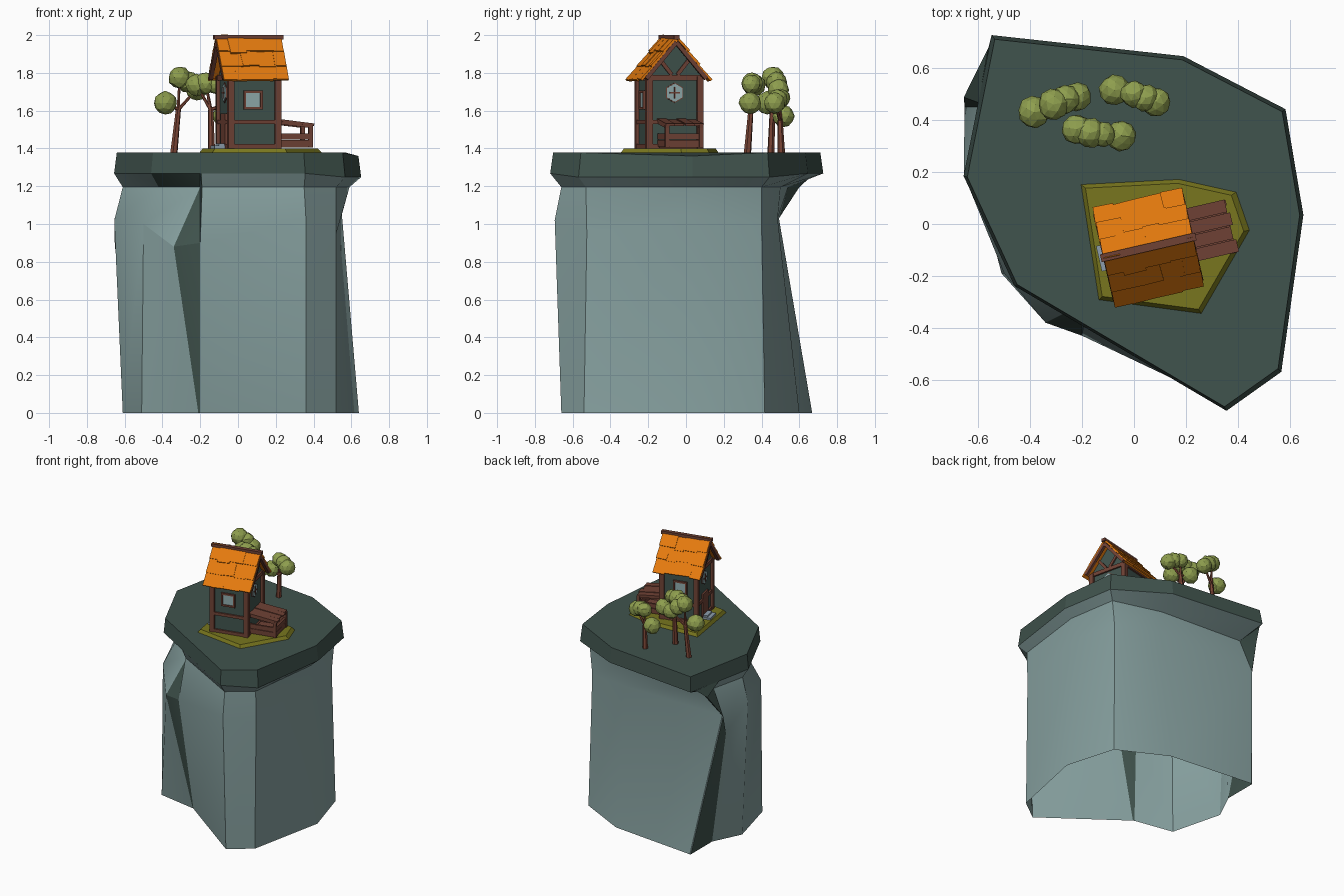
import bpy, bmesh, math, random
from mathutils import Matrix, Vector

if "Cube" in bpy.data.objects:
    bpy.data.objects.remove(bpy.data.objects["Cube"])

random.seed(4)

def material(name, r, g, b):
    m = bpy.data.materials.new(name)
    lin = [((c / 255 + 0.055) / 1.055) ** 2.4 for c in (r, g, b)]
    m.diffuse_color = (*lin, 1)
    m.use_nodes = True
    m.node_tree.nodes["Principled BSDF"].inputs["Base Color"].default_value = m.diffuse_color
    return m

CLIFF = material("pale_rock", 135, 161, 160)
DARK = material("dark_slate", 64, 83, 77)
OLIVE = material("olive_grass", 120, 118, 30)
ORANGE = material("orange_tile", 230, 123, 14)
WOOD = material("brown_timber", 112, 66, 53)
BARK = material("red_bark", 124, 70, 54)
LEAF = material("leaf_green", 142, 158, 78)
GLASS = material("pale_glass", 145, 172, 174)
STONE = material("grey_step", 140, 158, 172)

def finish(name, bm, *mats, smooth=None):
    bmesh.ops.recalc_face_normals(bm, faces=bm.faces)
    me = bpy.data.meshes.new(name)
    bm.to_mesh(me)
    bm.free()
    for m in mats:
        me.materials.append(m)
    ob = bpy.data.objects.new(name, me)
    bpy.context.collection.objects.link(ob)
    if smooth:
        me.polygons.foreach_set("use_smooth", [True] * len(me.polygons))
        me.set_sharp_from_angle(angle=math.radians(smooth))
    return ob

def loft(bm, rings):
    """Join closed rings of points; returns rows of faces."""
    vs = [[bm.verts.new(p) for p in r] for r in rings]
    n = len(rings[0])
    rows = [[bm.faces.new((a[j], a[(j + 1) % n], b[(j + 1) % n], b[j])) for j in range(n)]
            for a, b in zip(vs, vs[1:])]
    return vs, rows

def prism(name, rings, mat, M=Matrix()):
    bm = bmesh.new()
    vs, _ = loft(bm, rings)
    bm.faces.new(vs[0])
    bm.faces.new(vs[-1])
    bm.transform(M)
    return finish(name, bm, mat)

# ---------- cliff: rings from the foot to the underside of the slab ----------
slab = [(.356, -.719), (.567, -.569), (.652, .035), (.583, .442), (.19, .646),
        (-.548, .727), (-.656, .185), (-.46, -.238)]
foot = [(.36, -.66), (.52, -.54), (.64, .04), (.53, .417), (.17, .6), (-.5, .668), (-.506, .665),
        (-.506, .409), (-.61, .196), (-.51, -.19), (-.21, -.245), (-.2, -.25)]
waist = [(.36, -.695, 1.02), (.52, -.525, .95), (.55, .03, 1.05), (.51, .4, 1.0), (.17, .485, 1.03),
         (-.65, .492, 1.03), (-.655, .488, 1.025), (-.652, .45, .88), (-.655, .19, 1.02),
         (-.5, -.19, 1.0), (-.34, -.38, .88), (-.2, -.43, .9)]
neck = [(.35, -.66), (.52, -.53), (.59, .03), (.53, .4), (.17, .5), (-.5, .54), (-.6, .6),
        (-.55, .45), (-.61, .19), (-.42, -.13), (-.2, -.31), (-.19, -.36)]
lip = slab[:6] + [(-.56, .68), (-.6, .46)] + slab[6:] + [(-.2, -.39), (-.19, -.396)]
flat = lambda pts, z: [(x, y, z) for x, y in pts]
low = lambda pts: [(x, y, 1.248 if x > .5 else 1.268) for x, y in pts]   # slab underside dips to the right
bm = bmesh.new()
_, rows = loft(bm, [flat(foot, 0), waist, flat(neck, 1.195), low(lip)])
for k, row in enumerate(rows):
    for j, f in enumerate(row):
        f.material_index = int(j in (6, 10) or (k > 0 and j == 5) or (k == 2 and j == 9))  # fissures
bmesh.ops.triangulate(bm, faces=[f for f in bm.faces if f.material_index])
finish("cliff", bm, CLIFF, DARK, smooth=25)

# ---------- slab and grass mound ----------
prism("cliff_top", [low(slab), [(x * .978, y * .978, 1.36 if x > .6 else 1.378) for x, y in slab]], DARK)
mound = [(-.21, .157), (-.14, -.296), (.263, -.35), (.452, -.023), (.4, .127), (.175, .177)]
prism("grass_mound", [flat(mound, 1.37),
                      [(.08 + (x - .08) * .92, -.08 + (y + .08) * .92, 1.4) for x, y in mound]], OLIVE)

# ---------- house, built in its own turned frame ----------
H = Matrix.Translation((.055, -.09, 0)) @ Matrix.Rotation(math.radians(13), 4, 'Z')

def box(c, s, R=Matrix()):
    return Matrix.Translation(c) @ R @ Matrix.Diagonal((*s, 1))

def beam(p, q, w, d=None):
    p, q = Vector(p), Vector(q)
    R = (q - p).to_track_quat('Z', 'Y').to_matrix().to_4x4()
    return box((p + q) / 2, (w, d or w, (q - p).length), R)

def boxes(name, mat, mats):
    bm = bmesh.new()
    for m in mats:
        bmesh.ops.create_cube(bm, size=1, matrix=H @ m)
    return finish(name, bm, mat)

U, V = .127, .138
gable = [(-V, 1.38), (V, 1.38), (V, 1.79), (0, 1.955), (-V, 1.79)]
prism("house_walls", [[(s * U, v, z) for v, z in gable] for s in (-1, 1)], DARK, H)

# timber frame
t = []
for su in (-1, 1):
    u = su * U
    for sv in (-1, 1):
        v = sv * V
        t.append(box((u, v, 1.585), (.034, .034, .39)))                    # corner posts
        t.append(beam((u * 1.32, sv * .163, 1.77), (u * 1.32, 0, 1.962), .022))  # rafters
        t.append(beam((u, sv * .015, 1.79), (u, sv * .075, 1.865), .02))     # gable braces
    for z, h in ((1.41, .026), (1.54, .022), (1.775, .028)):
        t.append(box((u, 0, z), (.024, 2 * V, h)))
for sv in (-1, 1):
    for z, h in ((1.41, .026), (1.54, .022), (1.775, .028)):
        t.append(box((0, sv * V, z), (2 * U, .024, h)))
boxes("timber_frame", WOOD, t)

# square windows front and back
panes, frames = [], []
for s in (-1, 1):
    v = s * (V + .003)
    panes.append(box((-.008, v, 1.657), (.082, .008, .078)))
    for k in (-1, 1):
        frames.append(box((-.008 + k * .045, v, 1.657), (.013, .02, .1)))
        frames.append(box((-.008, v, 1.657 + k * .043), (.1, .02, .013)))
boxes("square_panes", GLASS, panes)
boxes("square_window_frames", WOOD, frames)

# six-sided windows in the gable walls
def hexagon(r):
    return [(r * math.sin(a * math.pi / 3), 1.695 + r * math.cos(a * math.pi / 3)) for a in range(6)]
bars = []
for s, side in ((-1, "left"), (1, "right")):
    for nm, r, d, mat in (("frame", .054, .005, WOOD), ("pane", .049, .009, GLASS)):
        prism(f"{side}_hex_{nm}", [[(s * (U + k), v, z) for v, z in hexagon(r)] for k in (0, d)], mat, H)
    bars += [box((s * (U + .009), 0, 1.695), (.008, .007, .06)),
             box((s * (U + .009), 0, 1.695), (.008, .055, .007))]
boxes("hex_window_bars", WOOD, bars)

# door and step on the left side
boxes("door", WOOD, [box((-U - .005, 0, 1.49), (.014, .1, .19))])
boxes("door_step", STONE, [box((-.165, 0, 1.406), (.06, .1, .018)), box((-.152, 0, 1.418), (.035, .085, .018))])

# roof: boarding and loose tiles on both slopes
tilt = math.atan2(.215, .172)
length = math.hypot(.215, .172)
tiles = []
for s in (-1, 1):
    R = Matrix.Rotation(-s * tilt, 4, 'X')
    S = Matrix.Translation((0, 0, 1.982)) @ R       # slope frame: y runs down the slope
    tiles.append(S @ box((0, s * length * .49, -.006), (.34, length * .95, .012)))
    for row in range(3):
        cuts = [-.175] + sorted(x + random.uniform(-.018, .018) + (row % 2 - .5) * .03
                                for x in (-.09, 0, .09)) + [.175]
        for a, b in zip(cuts, cuts[1:]):
            y = s * ((row + .5) * length / 3 + random.uniform(-.008, .012))
            tiles.append(S @ box(((a + b) / 2, y, .005 + random.uniform(0, .006)),
                                 (b - a + .003, .11, .013),
                                 Matrix.Rotation(s * .07, 4, 'X')
                                 @ Matrix.Rotation(random.uniform(-.05, .05), 4, 'Z')))
boxes("roof_tiles", ORANGE, tiles)
boxes("ridge_beam", WOOD, [box((0, 0, 1.989), (.375, .03, .022))])

# porch: boarded box, posts and a sloping plank roof
p = []
for i in range(4):
    v = -.07 + i * .053
    p.append(beam((.12, v, 1.553 - .004 * (i % 2)), (.336 - .01 * (i % 2), v, 1.526), .049, .012))
for v in (-.085, .1):
    p.append(box((.318, v, 1.465), (.022, .022, .12)))
    p.append(beam((.12, v, 1.54), (.33, v, 1.515), .016))
for z in (1.427, 1.463):
    p.append(box((.318, .008, z), (.016, .19, .033)))
    for v in (-.085, .1):
        p.append(box((.22, v, z), (.2, .014, .033)))
p.append(box((.22, .008, 1.412), (.2, .19, .014)))
boxes("porch", WOOD, p)

# ---------- trees ----------
def tube(name, base, tops):
    bm = bmesh.new()
    fork = Vector(base).lerp(sum((Vector(q) for q in tops), Vector()) / len(tops), .7)
    for a, b, r1, r2 in [(base, fork, .02, .014)] + [(fork, q, .01, .006) for q in tops]:
        a, b = Vector(a), Vector(b)
        M = Matrix.Translation((a + b) / 2) @ (b - a).to_track_quat('Z', 'Y').to_matrix().to_4x4()
        bmesh.ops.create_cone(bm, cap_ends=True, segments=6, radius1=r1, radius2=r2,
                              depth=(b - a).length, matrix=M)
    finish(name, bm, BARK)

def foliage(name, lobes):
    bm = bmesh.new()
    for x, y, z, r in lobes:
        M = Matrix.Translation((x, y, z)) @ Matrix.Rotation(random.uniform(0, 6), 4, 'Z')
        out = bmesh.ops.create_icosphere(bm, subdivisions=2, radius=r * 1.04, matrix=M)
        for v in out["verts"]:
            c = Vector((x, y, z))
            v.co = c + (v.co - c) * random.uniform(.95, 1.05)
    finish(name, bm, LEAF)

trees = {
    "left_tree": ((-.34, .45, 1.37), [(-.385, .43, 1.64, .06), (-.31, .46, 1.775, .057), (-.265, .48, 1.75, .055),
                                      (-.22, .49, 1.71, .054)]),
    "back_tree": ((-.01, .505, 1.37), [(-.075, .515, 1.57, .057), (0, .5, 1.665, .05), (.045, .485, 1.66, .052),
                                       (.085, .47, 1.64, .054)]),
    "near_tree": ((-.14, .325, 1.37), [(-.22, .365, 1.735, .056), (-.17, .35, 1.745, .056),
                                       (-.12, .345, 1.74, .048), (-.05, .34, 1.64, .057)]),
}
for name, (base, lobes) in trees.items():
    tube(name + "_trunk", base, [lobes[0][:3], lobes[1][:3], lobes[-1][:3]])
    foliage(name + "_leaves", lobes)
